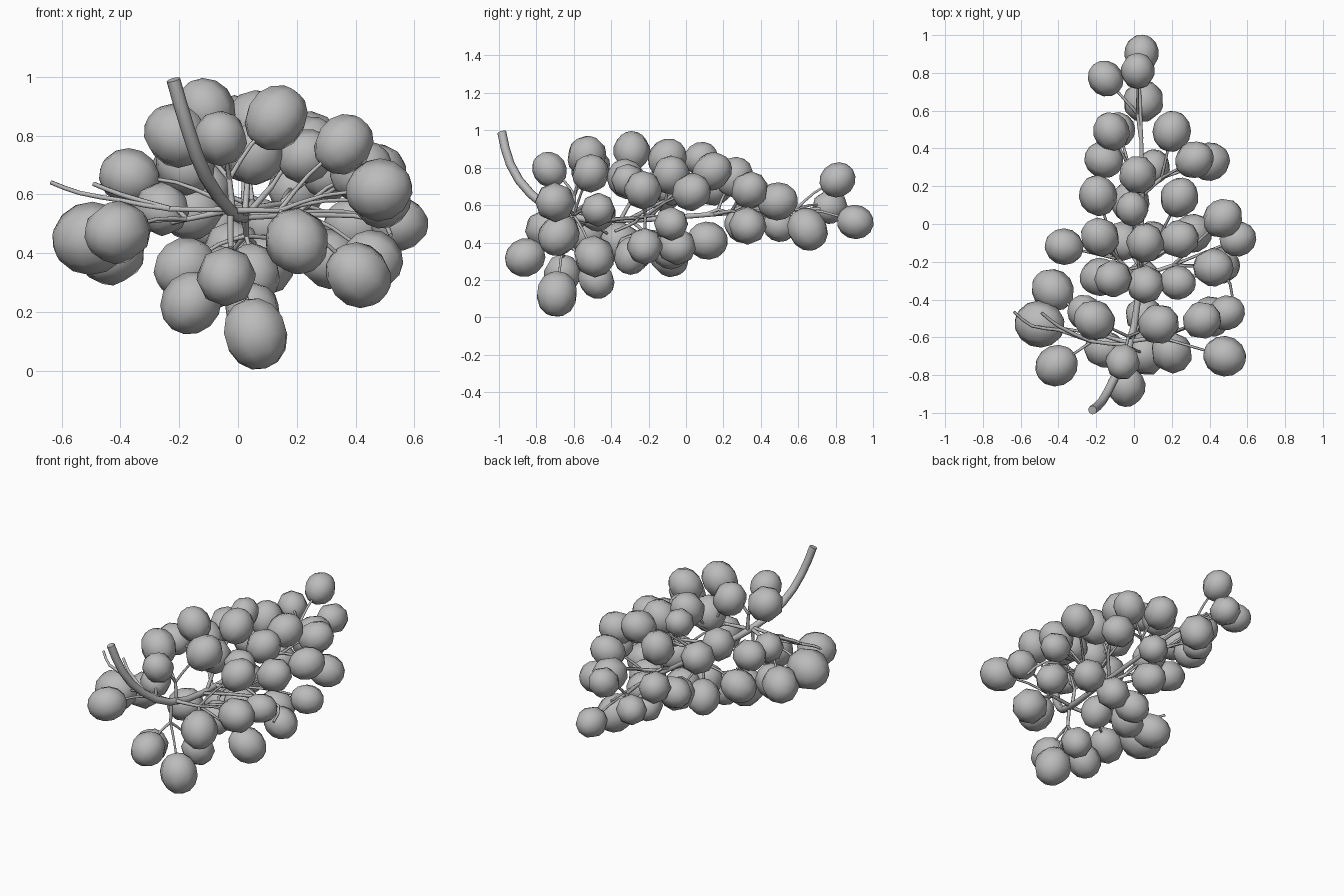
import bpy
import bmesh
from mathutils import Vector

old_cube = bpy.data.objects.get("Cube")
if old_cube:
    bpy.data.objects.remove(old_cube, do_unlink=True)


def make_material(name, colour):
    material = bpy.data.materials.new(name)
    material.use_nodes = True
    material.diffuse_color = colour
    material.node_tree.nodes["Principled BSDF"].inputs["Base Color"].default_value = colour
    return material


grey = make_material("plain grey", (0.5, 0.5, 0.5, 1))


def add_object(name, data):
    part = bpy.data.objects.new(name, data)
    bpy.context.collection.objects.link(part)
    return part


def add_stalk(name, paths, thickness, sides=1):
    """Tapered tubes; each path is a list of (point, relative radius)."""
    curve = bpy.data.curves.new(name, "CURVE")
    curve.dimensions = "3D"
    curve.bevel_depth = thickness
    curve.bevel_resolution = sides
    curve.use_fill_caps = True
    curve.resolution_u = 2
    for path in paths:
        spline = curve.splines.new("BEZIER")
        spline.bezier_points.add(len(path) - 1)
        for knot, (point, radius) in zip(spline.bezier_points, path):
            knot.co = point
            knot.radius = radius
            knot.handle_left_type = knot.handle_right_type = "AUTO"
    curve.materials.append(grey)
    return add_object(name, curve)


def add_grape_mesh():
    """A low-poly smooth berry, slightly longer along its own stalk axis."""
    mesh = bpy.data.meshes.new("grape")
    bm = bmesh.new()
    bmesh.ops.create_uvsphere(bm, u_segments=8, v_segments=7, radius=1.02)
    bmesh.ops.scale(bm, vec=(1, 1, 1.08), verts=bm.verts)
    for face in bm.faces:
        face.smooth = True
    bm.to_mesh(mesh)
    bm.free()
    mesh.materials.append(grey)
    return mesh


# Main stem: thick cut end at the front, thinning towards the tip
stem = [
    (Vector((-0.22, -0.985, 0.99)), 1.0),
    (Vector((-0.17, -0.94, 0.82)), 1.0),
    (Vector((-0.11, -0.83, 0.66)), 1.0),
    (Vector((-0.03, -0.66, 0.55)), 0.9),
    (Vector((0.02, -0.4, 0.52)), 0.75),
    (Vector((0.04, 0, 0.54)), 0.6),
    (Vector((0.04, 0.4, 0.57)), 0.45),
    (Vector((0.03, 0.72, 0.58)), 0.3),
]
add_stalk("main_stem", [stem], 0.024, 2)


def stem_point(y):
    for (a, _), (b, _) in zip(stem, stem[1:]):
        if a.y <= y <= b.y:
            return a.lerp(b, (y - a.y) / (b.y - a.y))
    return stem[-1][0]


grape_mesh = add_grape_mesh()


def add_cluster(name, node_y, berries, size=0.1):
    """Berries on curved twigs sharing a branch that leaves the stem at node_y."""
    node = stem_point(node_y)
    centres = [Vector(berry[:3]) for berry in berries]
    hub = node.lerp(sum(centres, Vector()) / len(centres), 0.4)
    twigs = [[(node, 1.5), (hub, 1.2)]]
    for centre, berry in zip(centres, berries):
        radius = berry[3] if len(berry) > 3 else size
        bend = hub.lerp(centre, 0.45)
        bend.z += 0.02
        twigs.append([(hub, 1.1), (bend, 0.9), (centre, 0.8)])
        grape = add_object(name + "_grape", grape_mesh)
        grape.location = centre
        grape.scale = (radius,) * 3
        direction = centre - hub
        grape.rotation_euler = direction.to_track_quat("Z", "Y").to_euler()
    add_stalk(name + "_twigs", twigs, 0.008)


# Front end, around the thick stem
add_cluster("front_low", -0.64, [
    (-0.04, -0.86, 0.32), (0.06, -0.69, 0.125, 0.112),
    (-0.16, -0.66, 0.23), (0.05, -0.48, 0.2, 0.095)])
add_cluster("front_top", -0.6, [
    (-0.06, -0.73, 0.79, 0.09), (0.13, -0.53, 0.86, 0.105),
    (-0.21, -0.51, 0.8, 0.105)])
add_cluster("front_left", -0.62, [
    (0.2, -0.68, 0.44, 0.107), (0.48, -0.7, 0.615, 0.105),
    (0.36, -0.51, 0.77, 0.098), (0.49, -0.47, 0.575, 0.09),
    (0.41, -0.49, 0.325, 0.107)])
add_cluster("front_right", -0.63, [
    (-0.41, -0.75, 0.47, 0.106), (-0.5, -0.53, 0.45, 0.122),
    (-0.26, -0.47, 0.55, 0.09), (-0.43, -0.35, 0.4, 0.108)])

# Middle of the bunch
add_cluster("middle_top", -0.35, [
    (-0.11, -0.29, 0.89, 0.098), (0.06, -0.32, 0.74), (0.23, -0.31, 0.73, 0.09),
    (0.06, -0.1, 0.85), (-0.01, 0.08, 0.85, 0.085)])
add_cluster("middle_left", -0.28, [
    (0.42, -0.23, 0.68), (0.46, -0.22, 0.38, 0.095),
    (0.55, -0.08, 0.5, 0.09), (0.47, 0.03, 0.67)])
add_cluster("middle_upper_left", -0.2, [(0.24, -0.08, 0.76), (0.24, 0.14, 0.78)])
add_cluster("middle_low", -0.3, [
    (-0.18, -0.28, 0.35), (0.05, -0.29, 0.33, 0.095), (0.09, -0.09, 0.36),
    (-0.06, -0.09, 0.32), (0.31, -0.05, 0.38), (-0.02, 0.115, 0.41)])
add_cluster("middle_right", -0.3, [
    (-0.37, -0.12, 0.66, 0.095), (-0.18, -0.07, 0.7), (-0.19, 0.15, 0.7)])

# Back half, narrowing to the tip
add_cluster("back_top", 0.1, [(0.02, 0.26, 0.75), (0.1, 0.3, 0.49, 0.09)])
add_cluster("back_left", 0.15, [
    (0.32, 0.34, 0.68, 0.097), (0.4, 0.33, 0.49), (0.2, 0.49, 0.62)])
add_cluster("back_right", 0.2, [
    (-0.16, 0.34, 0.54, 0.095), (-0.12, 0.49, 0.62, 0.095),
    (-0.08, 0.5, 0.49, 0.085)])
add_cluster("tip", 0.45, [
    (0.05, 0.65, 0.47, 0.107), (-0.15, 0.77, 0.59, 0.09),
    (0.02, 0.81, 0.735, 0.09), (0.04, 0.905, 0.51, 0.09)])


# Bare twigs that have lost their berries
def add_bare_twig(name, points):
    count = len(points)
    add_stalk(name, [[(p, 1.3 - 0.4 * i / count) for i, p in enumerate(points)]], 0.008)


add_bare_twig("bare_twig_right", [
    (-0.03, -0.64, 0.55), (-0.23, -0.62, 0.55), (-0.4, -0.56, 0.58),
    (-0.54, -0.54, 0.605), (-0.635, -0.465, 0.64)])
add_bare_twig("bare_twig_right_fork", [
    (-0.23, -0.62, 0.55), (-0.4, -0.54, 0.6), (-0.49, -0.47, 0.635)])
add_bare_twig("bare_twig_left", [
    (0.02, -0.4, 0.52), (0.3, -0.28, 0.53), (0.48, -0.27, 0.51), (0.52, -0.38, 0.46)])
